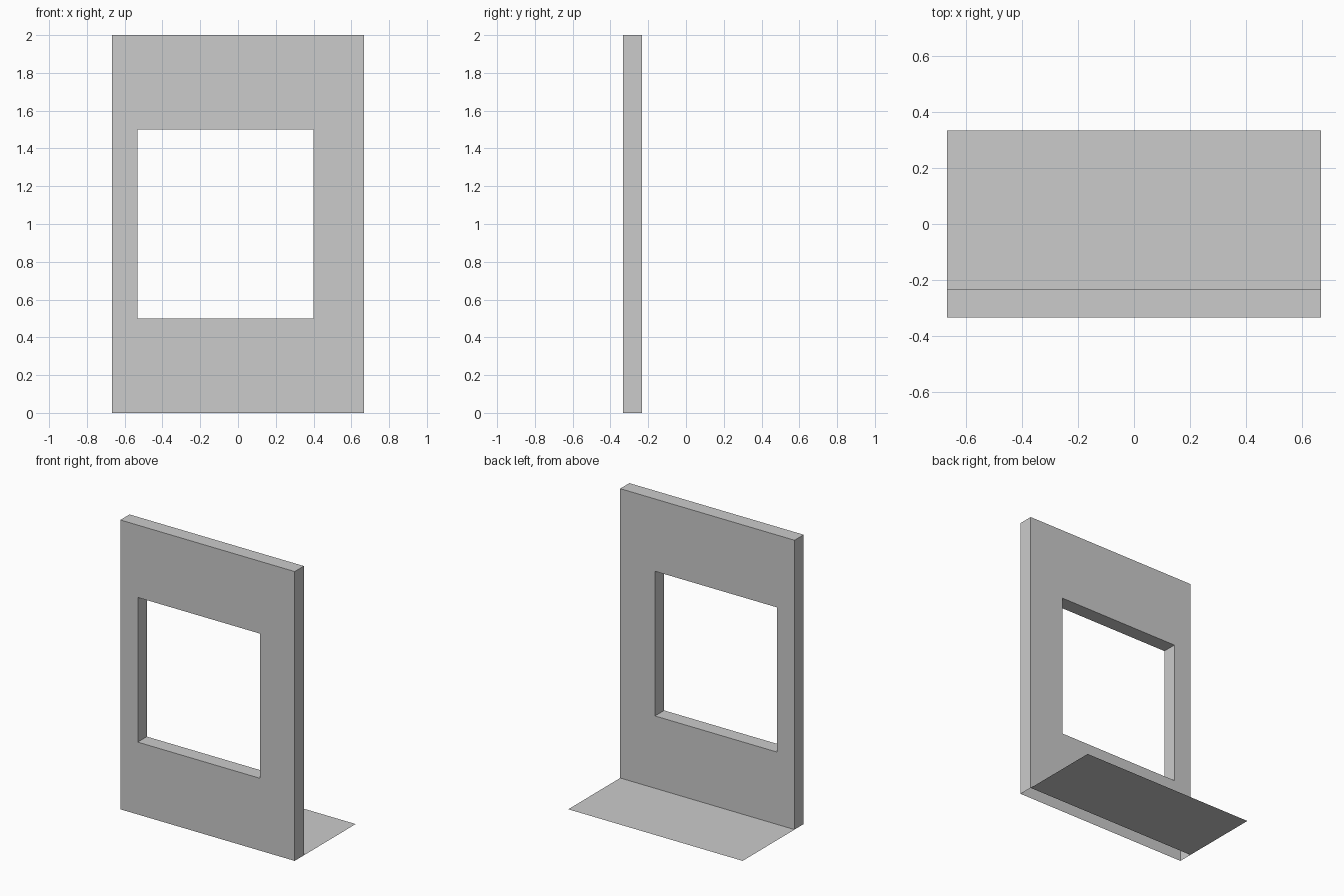
import bpy, bmesh

if "Cube" in bpy.data.objects:
    bpy.data.objects.remove(bpy.data.objects["Cube"])

W, FRONT, BACK, DEPTH = 0.6667, -0.3333, -0.2333, 0.3333


def finish(name, bm):
    mesh = bpy.data.meshes.new(name)
    bm.to_mesh(mesh)
    bm.free()
    obj = bpy.data.objects.new(name, mesh)
    bpy.context.collection.objects.link(obj)
    return obj


# Wall: 3 x 3 panel grid with the middle left out for the window, given thickness
xs = [-W, -0.5333, 0.4, W]
zs = [0, 0.5, 1.5, 2]
bm = bmesh.new()
grid = [[bm.verts.new((x, FRONT, z)) for z in zs] for x in xs]
for i in range(3):
    for j in range(3):
        if (i, j) != (1, 1):
            bm.faces.new((grid[i][j], grid[i + 1][j], grid[i + 1][j + 1], grid[i][j + 1]))
panel = bm.faces[:]
ext = bmesh.ops.extrude_face_region(bm, geom=panel, use_keep_orig=True)
moved = [g for g in ext["geom"] if isinstance(g, bmesh.types.BMVert)]
bmesh.ops.translate(bm, verts=moved, vec=(0, BACK - FRONT, 0))
bmesh.ops.recalc_face_normals(bm, faces=bm.faces[:])
# The underside of the wall is open
bottom = [f for f in bm.faces if all(v.co.z < 0.001 for v in f.verts)]
bmesh.ops.delete(bm, geom=bottom, context='FACES_ONLY')
finish("window_wall", bm)

# Floor: a single thin sheet behind the wall
bm = bmesh.new()
bm.faces.new([bm.verts.new(p) for p in
              ((-W, BACK, 0), (W, BACK, 0), (W, DEPTH, 0), (-W, DEPTH, 0))])
finish("floor_sheet", bm)
